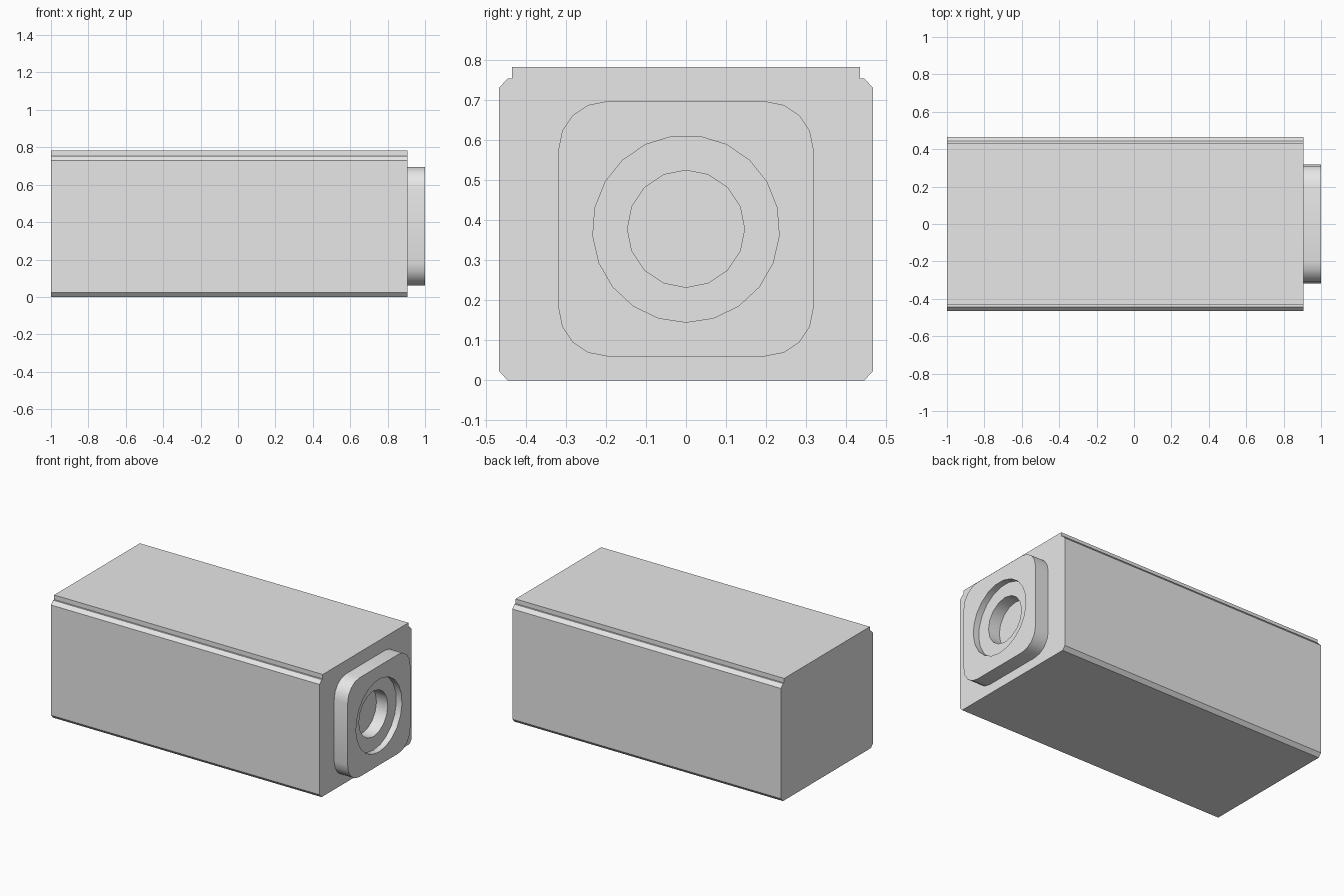
import bpy, bmesh, math

cube = bpy.data.objects.get("Cube")
if cube:
    bpy.data.objects.remove(cube, do_unlink=True)

AXIS_Z = 0.378          # height of the port centre

grey = bpy.data.materials.new("light grey")
grey.use_nodes = True
grey.diffuse_color = (0.8, 0.8, 0.8, 1)
grey.node_tree.nodes["Principled BSDF"].inputs["Base Color"].default_value = (0.8, 0.8, 0.8, 1)


def prism(name, profile, x0, x1):
    """Extrude a (y, z) outline along x."""
    bm = bmesh.new()
    face = bm.faces.new([bm.verts.new((x0, y, z)) for y, z in profile])
    top = bmesh.ops.extrude_face_region(bm, geom=[face])["geom"]
    bmesh.ops.translate(bm, vec=(x1 - x0, 0, 0),
                        verts=[v for v in top if isinstance(v, bmesh.types.BMVert)])
    bmesh.ops.recalc_face_normals(bm, faces=bm.faces)
    mesh = bpy.data.meshes.new(name)
    bm.to_mesh(mesh)
    bm.free()
    mesh.materials.append(grey)
    obj = bpy.data.objects.new(name, mesh)
    bpy.context.collection.objects.link(obj)
    return obj


def ring(radius, sides, start):
    """Regular polygon around the port axis."""
    angles = [start + math.tau * i / sides for i in range(sides)]
    return [(radius * math.cos(a), AXIS_Z + radius * math.sin(a)) for a in angles]


def rounded_square(half, radius, steps):
    pts = []
    for corner in range(4):
        mid = math.pi / 4 + corner * math.pi / 2
        cy = math.copysign(half - radius, math.cos(mid))
        cz = math.copysign(half - radius, math.sin(mid))
        for i in range(steps + 1):
            a = (corner + i / steps) * math.pi / 2
            pts.append((cy + radius * math.cos(a), AXIS_Z + cz + radius * math.sin(a)))
    return pts


def cut(obj, cutter):
    mod = obj.modifiers.new("cut", "BOOLEAN")
    mod.operation = "DIFFERENCE"
    mod.solver = "EXACT"
    mod.object = cutter
    bpy.context.view_layer.objects.active = obj
    bpy.ops.object.modifier_apply(modifier=mod.name)


# Long housing with chamfered corners and a stepped top
half = [(0.445, 0), (0.466, 0.023), (0.466, 0.73), (0.445, 0.753), (0.434, 0.753), (0.434, 0.782)]
housing = prism("housing", half + [(-y, z) for y, z in reversed(half)], -1, 0.905)

# Rounded square mount on the end
mount = prism("end_mount", rounded_square(0.318, 0.12, 4), 0.9, 1)

# Stepped round port
recess = prism("recess_cutter", ring(0.233, 21, -math.pi / 2), 0.96, 1.1)
bore = prism("bore_cutter", ring(0.146, 16, math.pi / 2), 0.88, 1.1)
cut(mount, recess)
cut(mount, bore)
cut(housing, bore)
for cutter in (recess, bore):
    bpy.data.objects.remove(cutter, do_unlink=True)

# Smooth the curved walls, keep the edges crisp
for obj in (housing, mount):
    bpy.ops.object.select_all(action="DESELECT")
    obj.select_set(True)
    bpy.context.view_layer.objects.active = obj
    bpy.ops.object.shade_smooth_by_angle(angle=math.radians(30))
